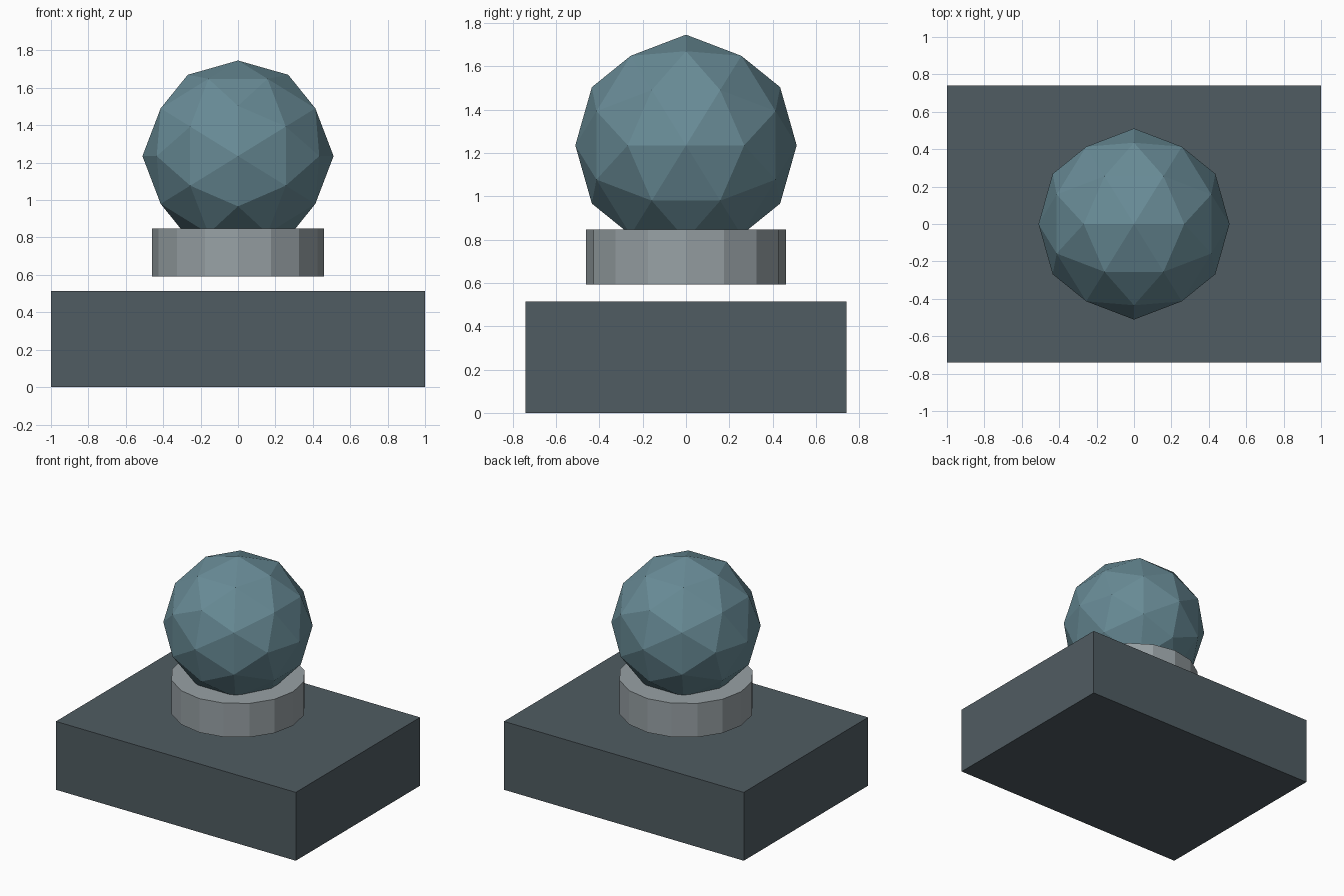
import bpy, bmesh, math
from mathutils import Vector

if "Cube" in bpy.data.objects:
    bpy.data.objects.remove(bpy.data.objects["Cube"])


def material(name, rgb):
    """Flat colour from 0-255 display values, stored as linear."""
    lin = [((c / 255 + 0.055) / 1.055) ** 2.4 for c in rgb]
    m = bpy.data.materials.new(name)
    m.diffuse_color = (*lin, 1.0)
    m.use_nodes = True
    m.node_tree.nodes["Principled BSDF"].inputs["Base Color"].default_value = m.diffuse_color
    return m


def finish(bm, name, mat, location):
    bmesh.ops.recalc_face_normals(bm, faces=bm.faces)
    mesh = bpy.data.meshes.new(name)
    bm.to_mesh(mesh)
    bm.free()
    mesh.materials.append(mat)
    obj = bpy.data.objects.new(name, mesh)
    obj.location = location
    bpy.context.collection.objects.link(obj)
    return obj


slate = material("dark slate", (80, 92, 98))
grey = material("light grey", (152, 161, 165))
teal = material("dusty teal", (104, 139, 150))

# Rectangular base block
bm = bmesh.new()
bmesh.ops.create_cube(bm, size=1.0)
bmesh.ops.scale(bm, vec=(2.0, 1.48, 0.515), verts=bm.verts)
finish(bm, "base_block", slate, (0, 0, 0.2575))

# Sixteen-sided collar floating just above the block
bm = bmesh.new()
bmesh.ops.create_cone(bm, cap_ends=True, segments=16,
                      radius1=0.461, radius2=0.461, depth=0.255)
finish(bm, "collar", grey, (0, 0, 0.72))

# Faceted ball: icosahedron corners plus edge midpoints pushed to the sphere
phi = (1 + math.sqrt(5)) / 2
corners = []
for a in (-1, 1):
    for b in (-phi, phi):
        corners += [Vector((a, 0, b)), Vector((0, b, a)), Vector((b, a, 0))]
points = [p.normalized() for p in corners]
for i, p in enumerate(corners):
    for q in corners[:i]:
        if (p - q).length < 2.1:
            points.append((p + q).normalized())
bm = bmesh.new()
for p in points:
    bm.verts.new(p * 0.511)
bmesh.ops.convex_hull(bm, input=bm.verts)
finish(bm, "faceted_ball", teal, (0, 0, 1.235))
